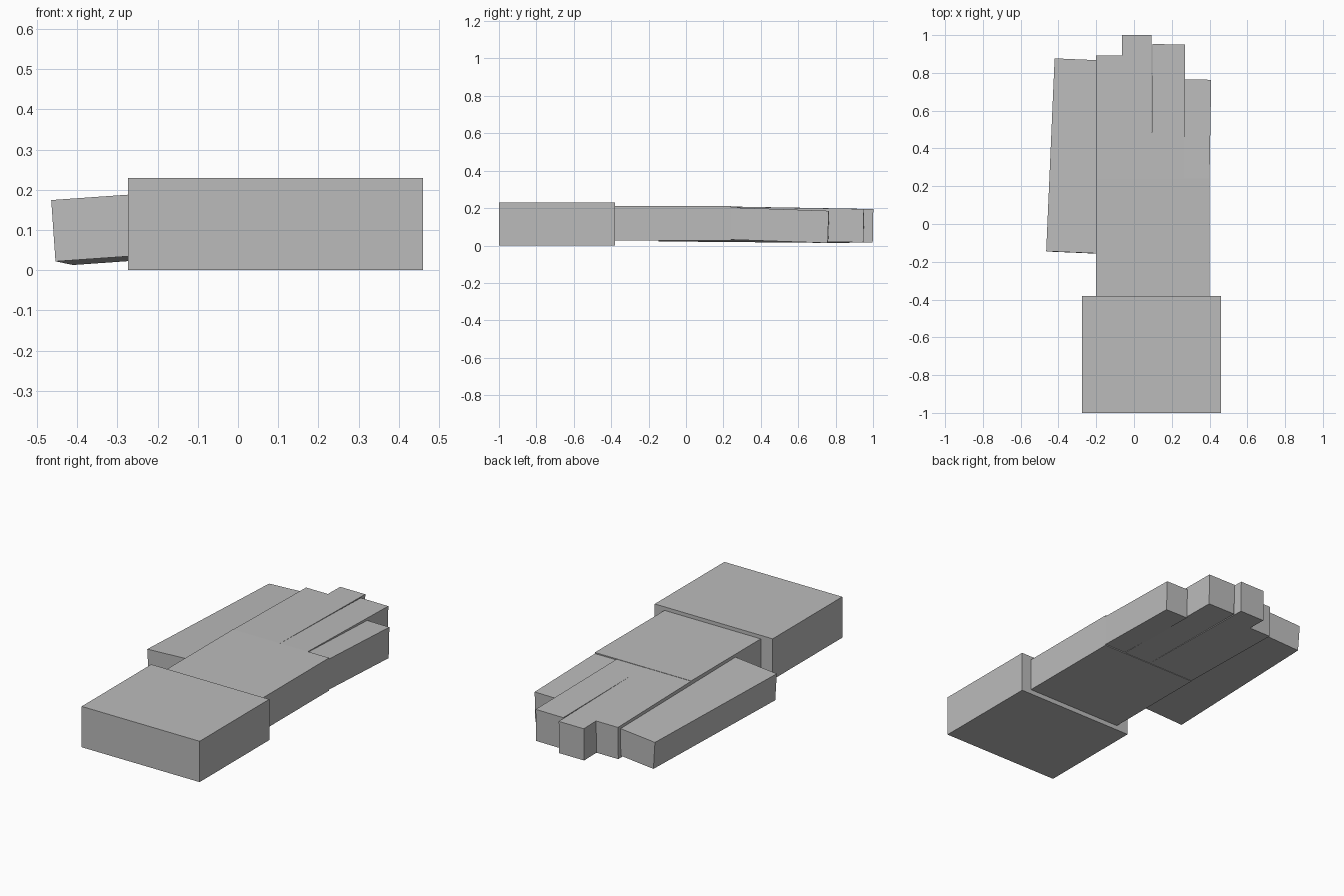
import bpy
import bmesh
from math import radians
from mathutils import Matrix, Vector

cube = bpy.data.objects.get("Cube")
if cube:
    bpy.data.objects.remove(cube, do_unlink=True)

# Single flat grey
GREY = (0.5, 0.5, 0.5, 1.0)
grey = bpy.data.materials.new("plain_grey")
grey.use_nodes = True
grey.diffuse_color = GREY
grey.node_tree.nodes["Principled BSDF"].inputs["Base Color"].default_value = GREY


def block(name, base, size, pitch=0, roll=0, yaw=0):
    """Box running along +y from the centre of its near face, turned about it."""
    bm = bmesh.new()
    bmesh.ops.create_cube(bm, size=1)
    bmesh.ops.translate(bm, verts=bm.verts, vec=(0, 0.5, 0))
    bmesh.ops.scale(bm, verts=bm.verts, vec=size)
    mesh = bpy.data.meshes.new(name)
    bm.to_mesh(mesh)
    bm.free()
    mesh.materials.append(grey)
    obj = bpy.data.objects.new(name, mesh)
    obj.matrix_world = (Matrix.Translation(Vector(base))
                        @ Matrix.Rotation(radians(yaw), 4, 'Z')
                        @ Matrix.Rotation(radians(pitch), 4, 'X')
                        @ Matrix.Rotation(radians(roll), 4, 'Y'))
    bpy.context.collection.objects.link(obj)
    return obj


# Cuff and palm
block("cuff", (0.0935, -1.0, 0.115), (0.735, 0.62, 0.23))
block("palm", (0.10, -0.40, 0.118), (0.60, 0.64, 0.184))

# Fingers: name, centre x, width, tip y, height, pitch, yaw
fingers = [
    ("index_finger", -0.1305, 0.139, 0.89, 0.18, -1.0, 0),
    ("middle_finger", 0.014, 0.156, 1.0, 0.18, -1.0, 0),
    ("ring_finger", 0.178, 0.173, 0.95, 0.179, -1.0, -0.5),
    ("little_finger", 0.329, 0.14, 0.762, 0.172, -2.0, -1.0),
]
START = 0.20
for name, x, width, tip, height, pitch, yaw in fingers:
    block(name, (x, START, 0.119), (width, tip - START, height), pitch, 0, yaw)

# Thumb lying along the side, slightly turned and rolled
block("thumb", (-0.32, -0.151, 0.108), (0.28, 1.022, 0.153), -0.5, -4, -2.5)
